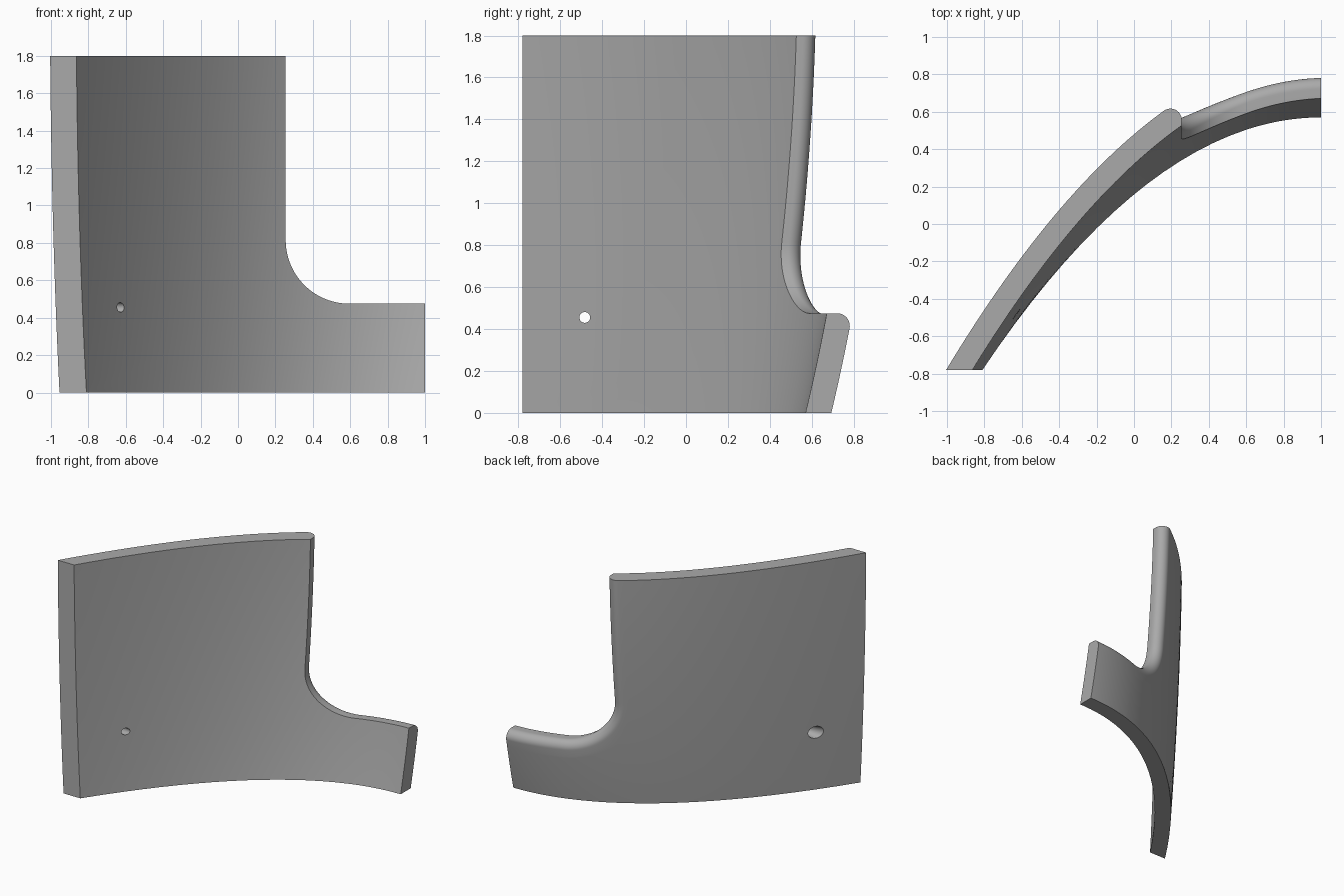
import bpy, bmesh
from math import sqrt, sin, cos, pi
from mathutils import Vector, Matrix

if "Cube" in bpy.data.objects:
    bpy.data.objects.remove(bpy.data.objects["Cube"])

HEIGHT, RIGHT, FRONT = 1.8, 1.0, -0.78   # trimming planes
THICK, ROUND = 0.12, 0.06                # wall thickness, edge rounding
CUT_X, CUT_Z, CUT_R = 0.255, 0.475, 0.34  # corner cut-out
ARC = Vector((CUT_X + CUT_R, CUT_Z + CUT_R))


# Doubly curved inner face: depth y and its slopes
def inner(x, z):
    return 0.57 - 0.412 * (1 - x) ** 2 + (0.175 * z - 0.04 * z * z) * (0.87 + 0.5 * x)


def slopes(x, z):
    e = 0.001
    return ((inner(x + e, z) - inner(x - e, z)) / (2 * e),
            (inner(x, z + e) - inner(x, z - e)) / (2 * e))


def offset(x, z, t):
    """Depth of the inner face moved outward by t along its normal."""
    u, w = x, z
    for _ in range(12):
        sx, sz = slopes(u, w)
        n = sqrt(1 + sx * sx + sz * sz)
        u, w = x + t * sx / n, z + t * sz / n
    return inner(u, w) + t / n


def front_edge(z, t):
    """Where the face meets the front trimming plane."""
    lo, hi = -1.3, 0.0
    for _ in range(30):
        mid = (lo + hi) / 2
        lo, hi = (mid, hi) if offset(mid, z, t) < FRONT else (lo, mid)
    return lo


# Stations along the cut-out: point, direction into the wall, far end (side, amount)
stations = []
N_UP, N_ARC, N_ARM = 24, 32, 16
for i in range(N_UP):
    z = HEIGHT + (ARC.y - HEIGHT) * i / N_UP
    stations.append((Vector((CUT_X, z)), Vector((-1, 0)), "front", z))
for i in range(N_ARC + 1):
    f = i / N_ARC
    d = Vector((-cos(f * pi / 2), -sin(f * pi / 2)))
    side, amount = ("front", ARC.y * (1 - 2 * f)) if f <= 0.5 else ("base", 2 * f - 1)
    stations.append((ARC + d * CUT_R, d, side, amount))
for i in range(1, N_ARM + 1):
    x = ARC.x + (RIGHT - ARC.x) * i / N_ARM
    stations.append((Vector((x, CUT_Z)), Vector((0, -1)), "arm", x))

N_ROUND, N_SPAN = 14, 30
BAND = 2 * ROUND


def sheet(bm, t, rounded):
    """One face of the panel as a grid of vertices, optionally with a rounded rim."""
    corner = front_edge(0, t)
    grid = []
    for p, d, side, a in stations:
        if side == "front":
            far = Vector((front_edge(a, t), a))
        elif side == "base":
            far = Vector((corner + (ARC.x - corner) * a, 0))
        else:
            far = Vector((a, 0))
        # rolling-ball rounding along the rim
        c = p + d * ROUND
        sx, sz = slopes(c.x, c.y)
        s = -(sx * d.x + sz * d.y)
        lean = s / sqrt(1 + s * s)
        touch = ROUND * (1 + lean)
        centre = offset(c.x, c.y, t - ROUND)
        steps = [touch * (1 - cos(pi / 2 * k / N_ROUND)) for k in range(N_ROUND + 1)]
        start = p + d * BAND
        points = [p + d * k for k in steps]
        points += [start.lerp(far, k / N_SPAN) for k in range(N_SPAN + 1)]
        row = []
        for k, q in enumerate(points):
            y = offset(q.x, q.y, t)
            if rounded and k <= N_ROUND:
                y = centre + sqrt(max(0, ROUND ** 2 - (steps[k] - ROUND) ** 2))
            row.append(bm.verts.new((q.x, y, q.y)))
        grid.append(row)
    for a, b in zip(grid, grid[1:]):
        for k in range(len(a) - 1):
            bm.faces.new((a[k], a[k + 1], b[k + 1], b[k]))
    return grid


def rim(g):
    """Closed loop of vertices around a grid."""
    return ([r[0] for r in g] + g[-1][1:] + [r[-1] for r in reversed(g[:-1])]
            + list(reversed(g[0][1:-1])))


# Curved panel: two faces joined around their rims
bm = bmesh.new()
loop_in = rim(sheet(bm, 0, False))
loop_out = rim(sheet(bm, THICK, True))
for i in range(len(loop_in)):
    j = (i + 1) % len(loop_in)
    bm.faces.new((loop_in[i], loop_in[j], loop_out[j], loop_out[i]))
bmesh.ops.recalc_face_normals(bm, faces=bm.faces)
mesh = bpy.data.meshes.new("curved_panel")
bm.to_mesh(mesh)
bm.free()
panel = bpy.data.objects.new("curved_panel", mesh)
bpy.context.collection.objects.link(panel)

grey = bpy.data.materials.new("plain_grey")
grey.use_nodes = True
colour = (0.4, 0.4, 0.4, 1)
grey.diffuse_color = colour
grey.node_tree.nodes["Principled BSDF"].inputs["Base Color"].default_value = colour
mesh.materials.append(grey)

# Tapered hole through the wall, wider on the outside
bm = bmesh.new()
bmesh.ops.create_cone(bm, cap_ends=True, segments=32, radius1=0.0646, radius2=0.0146, depth=0.35,
                      matrix=Matrix.Translation((-0.725, -0.48, 0.455)) @ Matrix.Rotation(pi / 2, 4, "Y"))
cut_mesh = bpy.data.meshes.new("hole_cutter")
bm.to_mesh(cut_mesh)
bm.free()
cut_mesh.materials.append(grey)
cutter = bpy.data.objects.new("hole_cutter", cut_mesh)
cutter.hide_render = True
bpy.context.collection.objects.link(cutter)

bpy.ops.object.select_all(action="DESELECT")
panel.select_set(True)
bpy.context.view_layer.objects.active = panel
mod = panel.modifiers.new("hole", "BOOLEAN")
mod.operation, mod.solver, mod.object = "DIFFERENCE", "EXACT", cutter
bpy.ops.object.modifier_apply(modifier="hole")
bpy.data.objects.remove(cutter)
bpy.ops.object.shade_smooth_by_angle(angle=pi / 6)
